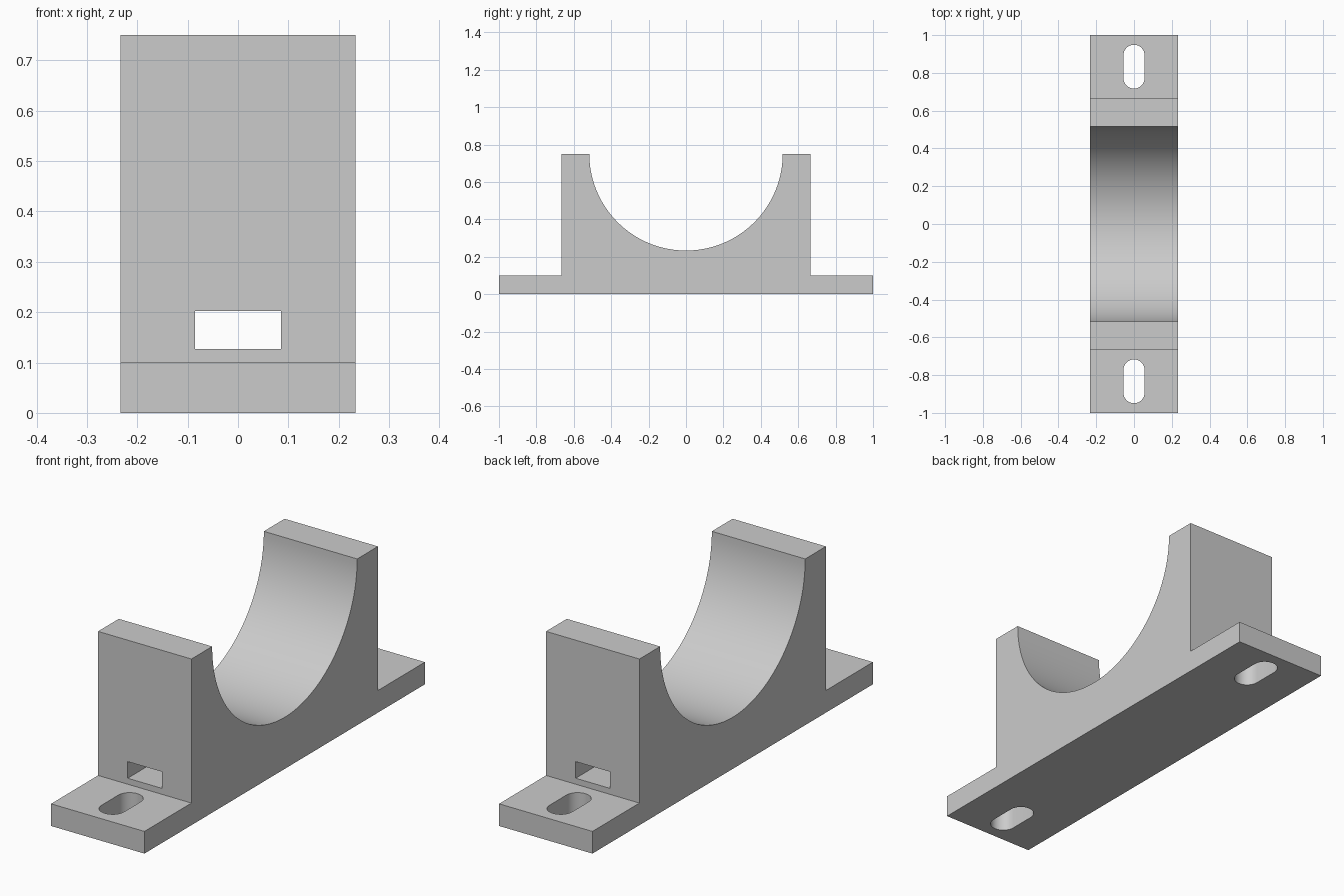
import bpy
import bmesh
from math import cos, sin, pi, radians
from mathutils import Matrix, Vector

if "Cube" in bpy.data.objects:
    bpy.data.objects.remove(bpy.data.objects["Cube"], do_unlink=True)

HALF_WIDTH = 0.233
HALF_LENGTH = 1.0
BASE_TOP = 0.1
HEIGHT = 0.75
WALL_Y = 0.665
RADIUS = 0.517

grey = bpy.data.materials.new("light grey")
grey.use_nodes = True
colour = (0.6, 0.6, 0.6, 1)
grey.diffuse_color = colour
grey.node_tree.nodes["Principled BSDF"].inputs["Base Color"].default_value = colour


def extrude_profile(name, points, offset):
    """Make a solid by sweeping a closed outline along an offset."""
    bm = bmesh.new()
    face = bm.faces.new([bm.verts.new(p) for p in points])
    swept = bmesh.ops.extrude_face_region(bm, geom=[face], use_keep_orig=True)
    moved = [v for v in swept["geom"] if isinstance(v, bmesh.types.BMVert)]
    bmesh.ops.translate(bm, verts=moved, vec=offset)
    bmesh.ops.recalc_face_normals(bm, faces=bm.faces)
    mesh = bpy.data.meshes.new(name)
    bm.to_mesh(mesh)
    bm.free()
    mesh.materials.append(grey)
    obj = bpy.data.objects.new(name, mesh)
    bpy.context.collection.objects.link(obj)
    return obj


def arc(cy, cz, radius, start, end, steps):
    """Points on an arc as pairs."""
    angles = [start + (end - start) * i / steps for i in range(steps + 1)]
    return [(cy + radius * cos(a), cz + radius * sin(a)) for a in angles]


# Saddle block: flanged base, two walls and a half-round cradle
outline = [(-HALF_LENGTH, 0), (HALF_LENGTH, 0), (HALF_LENGTH, BASE_TOP),
           (WALL_Y, BASE_TOP), (WALL_Y, HEIGHT)]
outline += arc(0, HEIGHT, RADIUS, 0, -pi, 64)
outline += [(-WALL_Y, HEIGHT), (-WALL_Y, BASE_TOP), (-HALF_LENGTH, BASE_TOP)]
saddle = extrude_profile("pipe_saddle", [(-HALF_WIDTH, y, z) for y, z in outline],
                         (2 * HALF_WIDTH, 0, 0))

# Strap passage running through the block below the cradle
strap = [(-0.085, 0.127), (0.085, 0.127), (0.085, 0.202), (-0.085, 0.202)]
cutters = [extrude_profile("strap_cutter", [(x, -0.9, z) for x, z in strap], (0, 1.8, 0))]

# Rounded bolt slots, one in each flange
for side, label in ((-1, "front"), (1, "back")):
    centre, half_straight, r = side * 0.833, 0.06, 0.056
    slot = arc(0, centre + half_straight, r, 0, pi, 16)
    slot += arc(0, centre - half_straight, r, pi, 2 * pi, 16)
    cutters.append(extrude_profile(label + "_slot_cutter",
                                   [(x, y, -0.05) for x, y in slot], (0, 0, 0.165)))

# Cut the openings, then discard the cutters
bpy.ops.object.select_all(action="DESELECT")
saddle.select_set(True)
bpy.context.view_layer.objects.active = saddle
for cutter in cutters:
    cutter.hide_render = True
    mod = saddle.modifiers.new(cutter.name, "BOOLEAN")
    mod.operation = "DIFFERENCE"
    mod.solver = "EXACT"
    mod.object = cutter
    bpy.ops.object.modifier_apply(modifier=mod.name)
    bpy.data.objects.remove(cutter, do_unlink=True)

bpy.ops.object.shade_smooth_by_angle(angle=radians(30))
